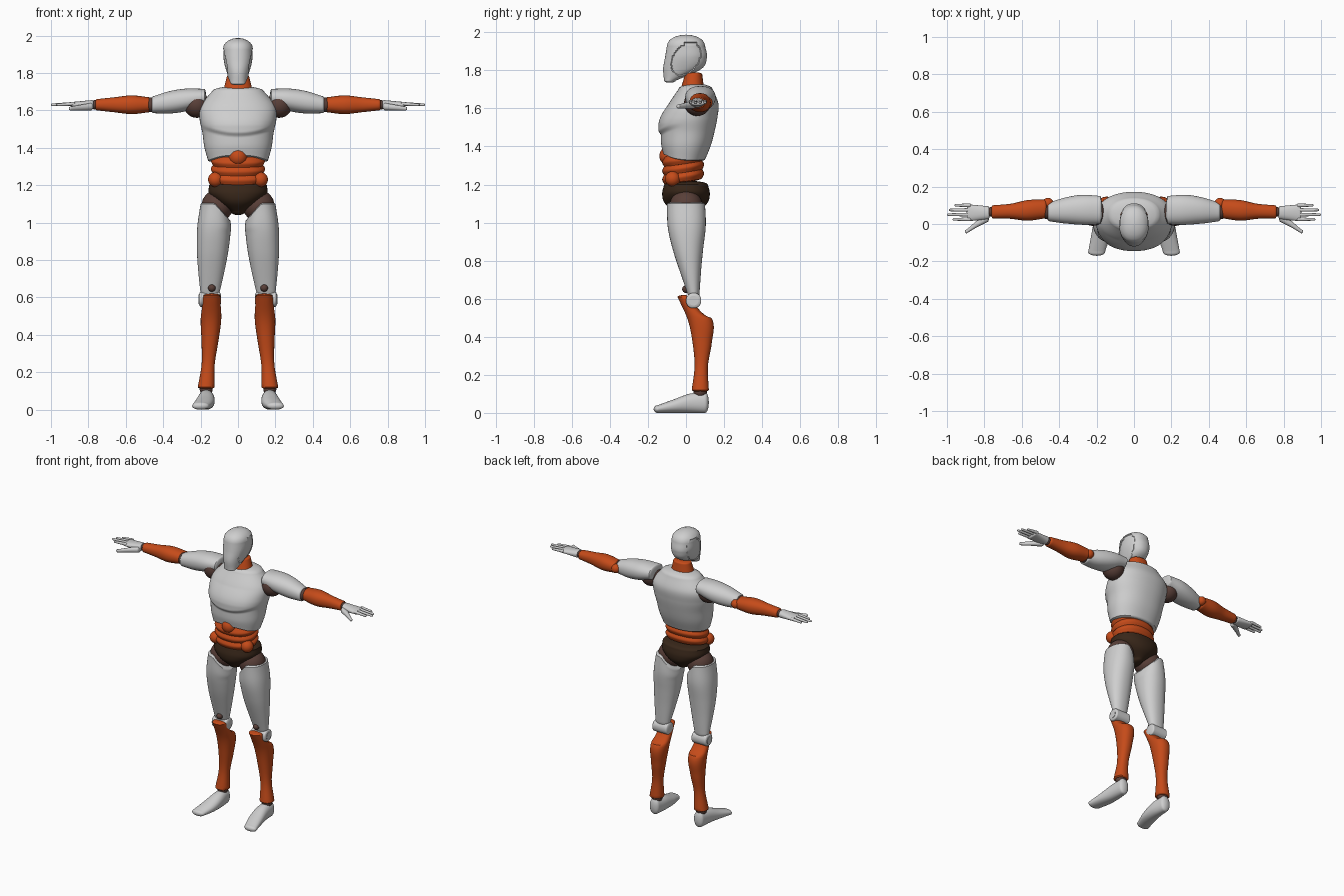
import bpy, bmesh, math
from mathutils import Vector

cube = bpy.data.objects.get("Cube")
if cube:
    bpy.data.objects.remove(cube, do_unlink=True)


def material(name, *rgb):
    mat = bpy.data.materials.new(name)
    mat.use_nodes = True
    mat.diffuse_color = (*rgb, 1)
    shader = mat.node_tree.nodes["Principled BSDF"]
    shader.inputs["Base Color"].default_value = mat.diffuse_color
    return mat


WHITE = material("white shell", .62, .62, .62)
ORANGE = material("orange shell", .56, .07, .01)
DARK = material("dark brown", .04, .02, .01)
JOINT = material("joint brown", .1, .05, .04)


def finish(name, bm, mat):
    bmesh.ops.recalc_face_normals(bm, faces=bm.faces)
    mesh = bpy.data.meshes.new(name)
    bm.to_mesh(mesh)
    bm.free()
    mesh.materials.append(mat)
    part = bpy.data.objects.new(name, mesh)
    bpy.context.collection.objects.link(part)
    bpy.ops.object.select_all(action='DESELECT')
    bpy.context.view_layer.objects.active = part
    part.select_set(True)
    bpy.ops.object.shade_smooth_by_angle(angle=math.radians(40))


def clamp(value):
    return max(0, min(1, value))


def sample(values, fraction):
    """Smooth curve through evenly spaced values."""
    last = len(values) - 1
    if last == 0:
        return values[0]
    padded = [2 * values[0] - values[1], *values, 2 * values[-1] - values[-2]]
    i = min(int(fraction * last), last - 1)
    t = fraction * last - i
    a, b, c, d = padded[i:i + 4]
    return b + t / 2 * (c - a + t * (2 * a - 5 * b + 4 * c - d + t * (3 * (b - c) + d - a)))


def loft(name, mat, axis, span, u_mid, u_rad, v_mid, v_rad, dome=(.01, .01),
         power=2.2, warp=None, panel=None, side=1, detail=1):
    """Skin superellipse sections along an axis, with a rounded cap at each end."""
    start, end = span
    forward = math.copysign(1, end - start)
    caps = [math.radians(18 * k) for k in range(1, 6)]
    steps = 28 * detail
    # each section: fraction along the span, extra offset, shrink factor
    sections = [(0, -forward * dome[0] * math.sin(a), math.cos(a)) for a in reversed(caps)]
    sections += [(k / steps, 0, 1) for k in range(steps + 1)]
    sections += [(1, forward * dome[1] * math.sin(a), math.cos(a)) for a in caps]

    bm = bmesh.new()
    segments = 36 * detail
    rings = []
    for fraction, offset, shrink in sections:
        t = start + (end - start) * fraction + offset
        shrink = max(shrink, .01)
        ring = []
        for k in range(segments):
            angle = math.tau * k / segments
            c, s = math.cos(angle), math.sin(angle)
            c = math.copysign(abs(c) ** (2 / power), c)
            s = math.copysign(abs(s) ** (2 / power), s)
            u = sample(u_mid, fraction) + sample(u_rad, fraction) * shrink * c
            v = sample(v_mid, fraction) + sample(v_rad, fraction) * shrink * s
            point = {'x': (t, u, v), 'y': (u, t, v), 'z': (u, v, t)}[axis]
            x, y, z = warp(*point) if warp else point
            ring.append(bm.verts.new((side * x, y, z)))
        rings.append(ring)
    for low, high in zip(rings, rings[1:]):
        for k in range(segments):
            bm.faces.new((low[k - 1], low[k], high[k], high[k - 1]))
    bm.faces.new(rings[0])
    bm.faces.new(rings[-1])
    bmesh.ops.recalc_face_normals(bm, faces=bm.faces)
    if panel:
        chosen = [f for f in bm.faces if panel(f.calc_center_median())]
        bmesh.ops.inset_region(bm, faces=chosen, thickness=.003, depth=-.004)
    finish(name, bm, mat)


def ball(name, mat, x, y, z, radius, side=1):
    bm = bmesh.new()
    bmesh.ops.create_uvsphere(bm, u_segments=32, v_segments=16, radius=radius)
    bmesh.ops.translate(bm, verts=bm.verts, vec=Vector((side * x, y, z)))
    finish(name, bm, mat)


# Head with sunken side panels
def ear_panel(centre):
    height = centre.z - 1.86
    inside = math.hypot(centre.y - .3 * height, .85 * height) < .075
    return inside and abs(centre.x) > .03


loft("head", WHITE, 'z', (1.745, 1.93),
     u_mid=[0], u_rad=[.04, .065, .08, .08],
     v_mid=[-.085, -.02, 0, 0], v_rad=[.03, .1, .11, .1],
     dome=(.01, .057), panel=ear_panel, detail=2)
loft("neck", ORANGE, 'z', (1.66, 1.78),
     u_mid=[0], u_rad=[.09, .075, .06], v_mid=[.03, .04], v_rad=[.07, .045])


# Chest shell: curved breast line and an arched lower edge
def chest_shape(x, y, z):
    front = clamp(-y / .1)
    outward = (x / .19) ** 2
    crease = 1.46 + .04 * outward
    breast = clamp((z - crease) / .02) * clamp((1.62 - z) / .1)
    arch = (1 - outward) * clamp((1.42 - z) / .1)
    return x, y - .015 * front * breast, z + .035 * front * arch


loft("chest_shell", WHITE, 'z', (1.33, 1.7),
     u_mid=[0], u_rad=[.16, .18, .19, .205, .2, .14],
     v_mid=[-.01, 0, .01, .02, .04, .05], v_rad=[.11, .13, .14, .145, .13, .09],
     dome=(.01, .03), warp=chest_shape, detail=2)


# Waist: tilted overlapping bands with front and hip tabs
def tilt(x, y, z):
    return x, y, z + .15 * y


for i, band in enumerate(("lower", "middle", "upper")):
    bottom = 1.22 + .045 * i
    loft(band + "_waist_band", ORANGE, 'z', (bottom, bottom + .05),
         u_mid=[0], u_rad=[.135, .145, .13], v_mid=[-.015], v_rad=[.1, .11, .1], warp=tilt)
ball("waist_front_tab", ORANGE, 0, -.09, 1.35, .05)

# Pelvis
loft("pelvis", DARK, 'z', (1.06, 1.2),
     u_mid=[0], u_rad=[.04, .11, .155, .155],
     v_mid=[0], v_rad=[.07, .115, .125, .115], dome=(.02, .02))


# Slanted rims of the leg shells
def thigh_rim(x, y, z):
    inward = clamp((.125 - x) / .08)
    return x, y, z - .09 * inward * clamp((z - .95) / .15)


def shin_rim(x, y, z):
    return x, y, z - .7 * clamp(y) * clamp((z - .5) / .1)


for side, prefix in ((1, "left_"), (-1, "right_")):

    def shell(name, *args, **options):
        loft(prefix + name, *args, side=side, **options)

    def joint(name, mat, *args):
        ball(prefix + name, mat, *args, side)

    # Legs
    joint("hip_tab", ORANGE, .12, -.07, 1.23, .04)
    joint("hip_joint", JOINT, .11, 0, 1.09, .085)
    shell("thigh", WHITE, 'z', (1.1, .62),
          u_mid=[.12, .15], u_rad=[.08, .09, .085, .07, .05],
          v_mid=[0, .01, .04], v_rad=[.1, .1, .08, .055, .03], warp=thigh_rim)
    joint("knee_slot", JOINT, .14, 0, .65, .02)
    shell("knee_hinge", WHITE, 'x', (.1, .2),
          u_mid=[.04], u_rad=[.04], v_mid=[.59], v_rad=[.04])
    shell("knee_cap", WHITE, 'x', (.2, .21),
          u_mid=[.04], u_rad=[.025], v_mid=[.59], v_rad=[.025], dome=(0, 0))
    shell("shin", ORANGE, 'z', (.61, .12),
          u_mid=[.14, .15, .17], u_rad=[.045, .055, .045, .035, .045],
          v_mid=[0, .075, .085, .08, .075], v_rad=[.045, .065, .05, .035, .045],
          warp=shin_rim)
    joint("ankle_joint", JOINT, .17, .075, .11, .035)
    instep = [.055, .05, .035, .02]
    shell("foot", WHITE, 'y', (.1, -.15),
          u_mid=[.17, .17, .18, .2], u_rad=[.035, .045, .05, .045],
          v_mid=instep, v_rad=instep, dome=(.02, .02))

    # Arms
    joint("shoulder_joint", JOINT, .22, .06, 1.63, .07)
    shell("upper_arm", WHITE, 'x', (.18, .455),
          u_mid=[.075, .075, .065], u_rad=[.075, .08, .07, .05],
          v_mid=[1.67, 1.63], v_rad=[.045, .06, .06, .045])
    joint("elbow_joint", JOINT, .46, .065, 1.63, .04)
    joint("elbow_point", ORANGE, .46, .11, 1.63, .03)
    shell("forearm", ORANGE, 'x', (.475, .755),
          u_mid=[.08, .07, .065], u_rad=[.05, .055, .04, .035],
          v_mid=[1.63], v_rad=[.04, .05, .04, .03])
    joint("wrist_joint", JOINT, .765, .065, 1.63, .025)

    # Hands
    shell("palm", WHITE, 'x', (.78, .885),
          u_mid=[.06], u_rad=[.035, .045], v_mid=[1.63], v_rad=[.025, .015])
    fingers = {"index": .96, "middle": .99, "ring": .98, "little": .95}
    for i, (finger, tip) in enumerate(fingers.items()):
        shell(finger + "_finger", WHITE, 'x', (.88, tip),
              u_mid=[.025 * (i + 1)], u_rad=[.01, .007],
              v_mid=[1.635, 1.63], v_rad=[.01, .007])
    shell("thumb", WHITE, 'x', (.785, .895),
          u_mid=[.035, 0, -.04], u_rad=[.025, .01], v_mid=[1.62, 1.61], v_rad=[.02, .01])
